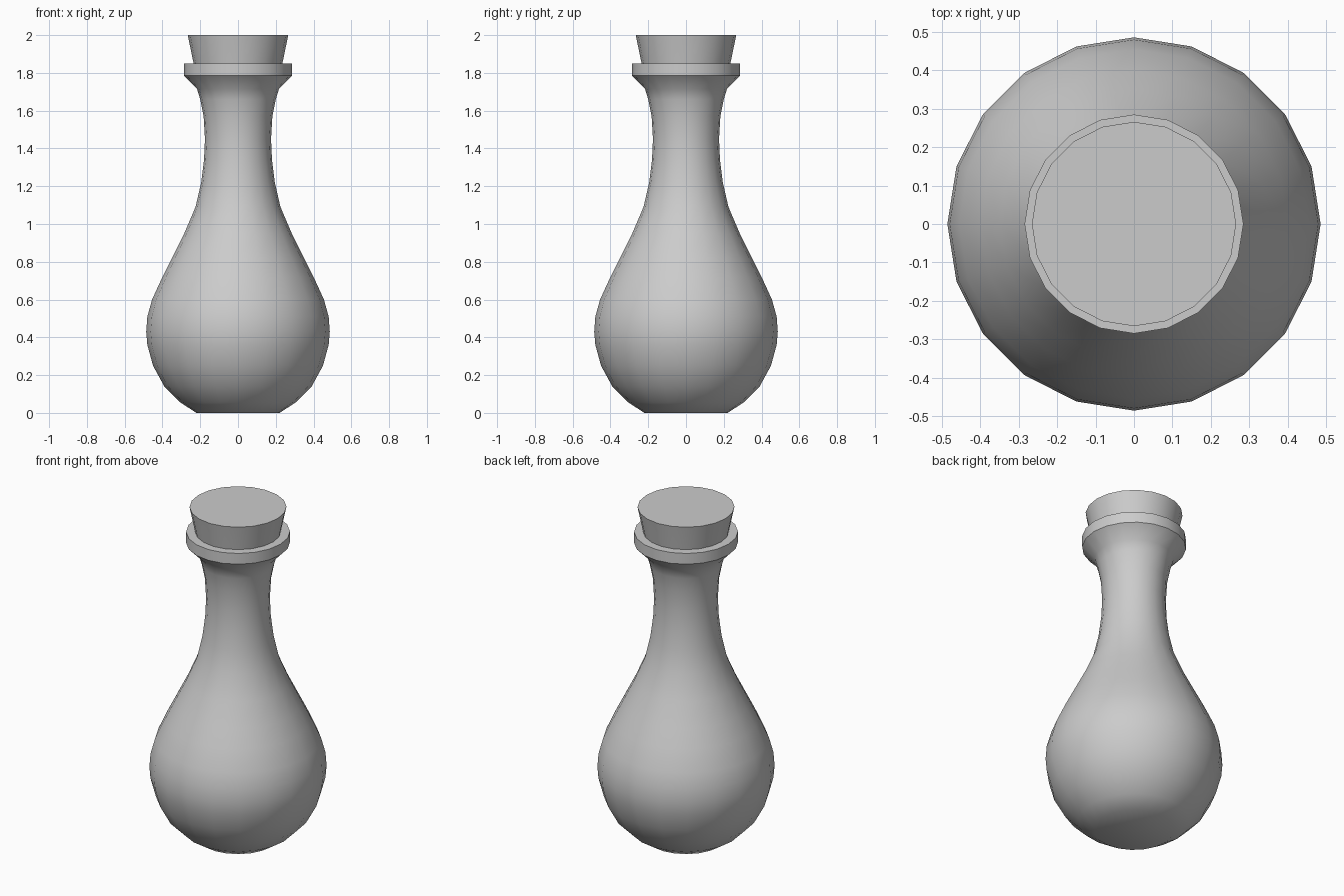
import bpy, bmesh, math

if "Cube" in bpy.data.objects:
    bpy.data.objects.remove(bpy.data.objects["Cube"])

SIDES = 20


def lathe(name, profile):
    """Revolve (radius, z) points around z and cap both ends."""
    bm = bmesh.new()
    rings = []
    for r, z in profile:
        rings.append([bm.verts.new((r * math.cos(2 * math.pi * i / SIDES),
                                    r * math.sin(2 * math.pi * i / SIDES), z))
                      for i in range(SIDES)])
    for a, b in zip(rings, rings[1:]):
        for i in range(SIDES):
            j = (i + 1) % SIDES
            bm.faces.new((a[i], a[j], b[j], b[i]))
    bm.faces.new(rings[0][::-1])
    bm.faces.new(rings[-1])
    mesh = bpy.data.meshes.new(name)
    bm.to_mesh(mesh)
    bm.free()
    obj = bpy.data.objects.new(name, mesh)
    bpy.context.collection.objects.link(obj)
    bpy.ops.object.select_all(action='DESELECT')
    obj.select_set(True)
    bpy.context.view_layer.objects.active = obj
    bpy.ops.object.shade_smooth_by_angle(angle=math.radians(40))
    return obj


# Flask: round belly, slim neck and flared lip
lathe("flask", [
    (0.22, 0.0), (0.305, 0.055), (0.39, 0.14), (0.45, 0.25), (0.48, 0.36),
    (0.486, 0.43), (0.48, 0.51), (0.455, 0.60), (0.40, 0.72), (0.35, 0.82),
    (0.285, 0.95), (0.225, 1.09), (0.195, 1.22), (0.18, 1.34), (0.175, 1.45),
    (0.182, 1.57), (0.20, 1.66), (0.217, 1.715), (0.285, 1.785), (0.285, 1.85),
])

# Stopper: tapered cork plugged into the lip
lathe("stopper", [(0.226, 1.80), (0.235, 1.85), (0.266, 2.0)])
